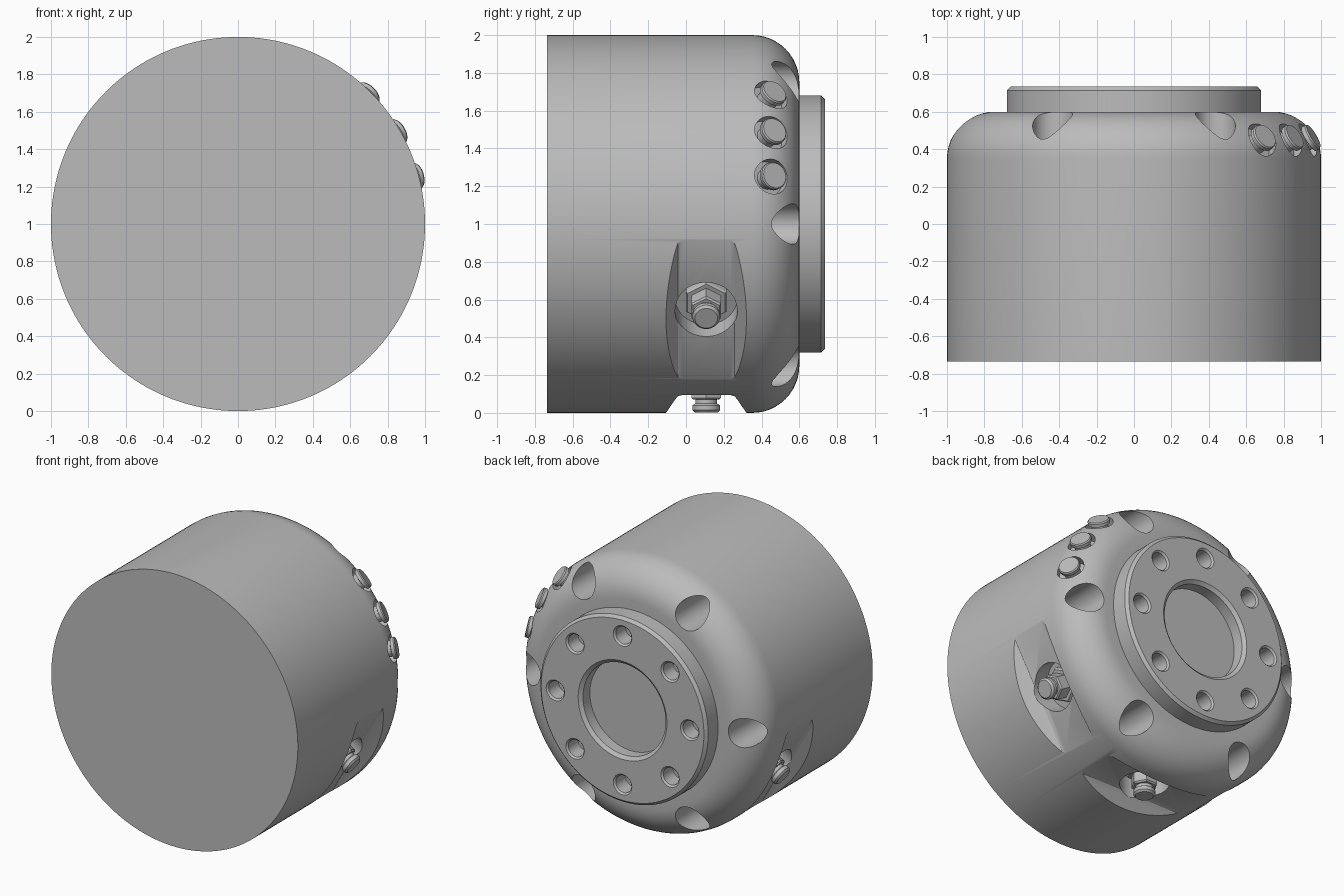
import bpy, bmesh
from math import sin, cos, pi, radians
from mathutils import Matrix, Vector

if "Cube" in bpy.data.objects:
    bpy.data.objects.remove(bpy.data.objects["Cube"])

GREY = (0.5, 0.5, 0.5, 1)
metal = bpy.data.materials.new("plain_grey_metal")
metal.use_nodes = True
metal.diffuse_color = GREY
metal.node_tree.nodes["Principled BSDF"].inputs["Base Color"].default_value = GREY

CENTRE = Vector((0, 0, 1))
Y = Vector((0, 1, 0))


def frame(angle, tilt=0, r=0, y=0):
    """Placement at an angle round the main axis; local Z is radial, tilted towards +y."""
    a, t = radians(angle), radians(tilt)
    radial = Vector((cos(a), 0, sin(a)))
    side = Y.cross(radial)
    up = cos(t) * radial + sin(t) * Y
    along = -sin(t) * radial + cos(t) * Y
    m = Matrix((side, along, up)).transposed().to_4x4()
    m.translation = CENTRE + radial * r + Y * y
    return m


def skin(name, rings, matrix):
    """Closed solid through a list of equal rings of points."""
    bm = bmesh.new()
    loops = [[bm.verts.new(p) for p in ring] for ring in rings]
    n = len(loops[0])
    for low, high in zip(loops, loops[1:]):
        for i in range(n):
            j = (i + 1) % n
            bm.faces.new((low[i], low[j], high[j], high[i]))
    bm.faces.new(loops[0])
    bm.faces.new(loops[-1])
    bmesh.ops.recalc_face_normals(bm, faces=bm.faces)
    bm.transform(matrix)
    mesh = bpy.data.meshes.new(name)
    bm.to_mesh(mesh)
    bm.free()
    mesh.materials.append(metal)
    obj = bpy.data.objects.new(name, mesh)
    bpy.context.collection.objects.link(obj)
    return obj


def lathe(name, profile, matrix, n=48):
    """Turned solid from (radius, height) pairs."""
    steps = [2 * pi * i / n for i in range(n)]
    return skin(name, [[(r * cos(s), r * sin(s), h) for s in steps] for r, h in profile], matrix)


def activate(obj):
    bpy.ops.object.select_all(action='DESELECT')
    obj.select_set(True)
    bpy.context.view_layer.objects.active = obj


def cut(target, cutter):
    cutter.hide_render = True
    mod = target.modifiers.new("cut", 'BOOLEAN')
    mod.operation = 'DIFFERENCE'
    mod.solver = 'EXACT'
    mod.object = cutter
    activate(target)
    bpy.ops.object.modifier_apply(modifier=mod.name)
    mesh = cutter.data
    bpy.data.objects.remove(cutter)
    bpy.data.meshes.remove(mesh)


def smooth(obj):
    activate(obj)
    bpy.ops.object.shade_smooth_by_angle(angle=radians(28))


# Housing: drum with a rounded shoulder and a chamfered mounting flange
shoulder = [(0.75 + 0.25 * cos(s), 0.35 + 0.25 * sin(s))
            for s in (pi / 2 * i / 12 for i in range(13))]
housing = lathe("housing", [(1, -0.735)] + shoulder
                + [(0.68, 0.6), (0.68, 0.715), (0.66, 0.735)], frame(0, 90), 160)

# Flange bore and ring of eight bolt holes
cut(housing, lathe("bore", [(0.335, 0.635), (0.335, 0.715), (0.36, 0.735), (0.36, 0.8)],
                   frame(0, 90), 96))
for k in range(8):
    cut(housing, lathe("bolt_hole", [(0.063, 0.61), (0.063, 0.723), (0.075, 0.735), (0.075, 0.8)],
                       frame(45 * k, 90, 0.545), 32))

# Six scallops drilled along the axis into the shoulder
for k in range(6):
    cut(housing, lathe("scallop", [(0.107, 0.2), (0.107, 0.7)], frame(60 * k, 90, 0.87), 48))

# Three tapered flat pockets, each with a nozzle in a round recess
wall = [(0.125, 0.905), (0.15, 0.912), (0.165, 0.93), (0.213, 1.0), (0.28, 1.1)]
outline = [(w, h) for w, h in wall] + [(-w, h) for w, h in reversed(wall)]
for angle, label in ((-30, "left"), (-90, "bottom"), (-150, "right")):
    place = frame(angle, y=0.107)
    cut(housing, skin("pocket", [[(x, w, h) for w, h in outline] for x in (-0.6, 0.6)], place))
    cut(housing, lathe("recess", [(0.165, 0.78), (0.165, 1.05)], place))
    smooth(lathe(label + "_nozzle_nut", [(0.125, 0.77), (0.125, 0.82), (0.115, 0.835)], place, 6))
    smooth(lathe(label + "_nozzle_collar", [(0.09, 0.82), (0.09, 0.92), (0.08, 0.93)], place, 6))
    smooth(lathe(label + "_nozzle_tip",
                 [(0.058, 0.9), (0.058, 0.95), (0.073, 0.96), (0.073, 0.985), (0.06, 0.998)],
                 place, 32))

# Three buttons sunk in round recesses on the shoulder
for angle, label in ((45, "upper"), (30, "middle"), (15, "lower")):
    place = frame(angle, 30, 0.968, 0.455)
    cut(housing, lathe("button_recess", [(0.095, -0.06), (0.095, 0.15)], place))
    smooth(lathe(label + "_button",
                 [(0.055, -0.07), (0.055, -0.005), (0.074, 0), (0.074, 0.022), (0.068, 0.03)],
                 place, 40))

smooth(housing)
bpy.ops.object.select_all(action='DESELECT')
